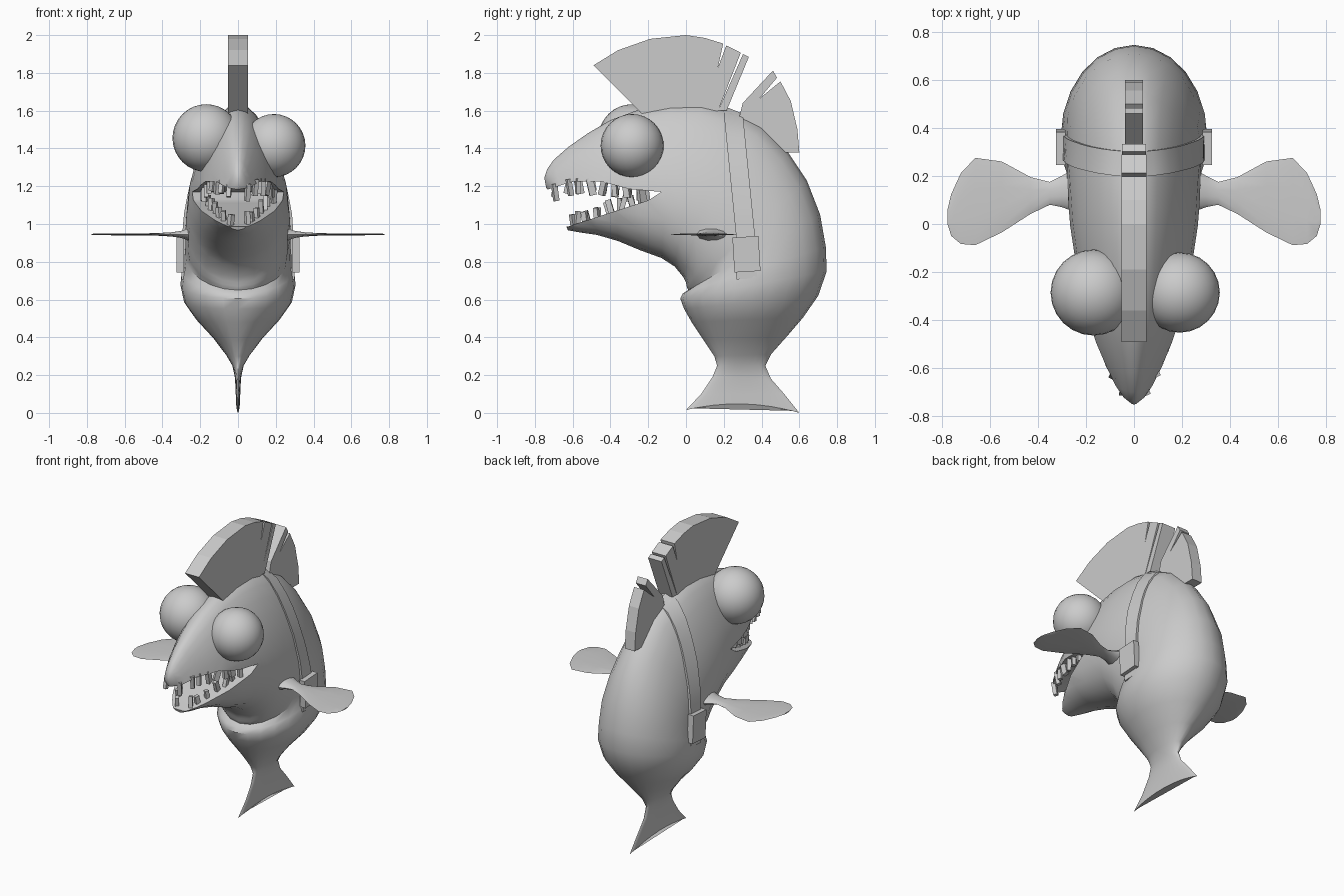
import bpy, bmesh, math, random
from mathutils import Vector, Matrix
from mathutils.bvhtree import BVHTree

random.seed(4)
if "Cube" in bpy.data.objects:
    bpy.data.objects.remove(bpy.data.objects["Cube"])

grey = bpy.data.materials.new("plain grey")
grey.use_nodes = True
grey.diffuse_color = (0.6, 0.6, 0.6, 1)
grey.node_tree.nodes["Principled BSDF"].inputs["Base Color"].default_value = (0.6, 0.6, 0.6, 1)


def finish(name, bm, angle=None):
    bmesh.ops.recalc_face_normals(bm, faces=bm.faces)
    mesh = bpy.data.meshes.new(name)
    bm.to_mesh(mesh)
    bm.free()
    ob = bpy.data.objects.new(name, mesh)
    bpy.context.collection.objects.link(ob)
    mesh.materials.append(grey)
    if angle:
        smooth(ob, angle)
    return ob


def smooth(ob, angle):
    bpy.ops.object.select_all(action='DESELECT')
    ob.select_set(True)
    bpy.context.view_layer.objects.active = ob
    bpy.ops.object.shade_smooth_by_angle(angle=math.radians(angle))


def loft(rings):
    bm = bmesh.new()
    rows = [[bm.verts.new(p) for p in ring] for ring in rings]
    n = len(rows[0])
    for a, b in zip(rows, rows[1:]):
        for i in range(n):
            j = (i + 1) % n
            bm.faces.new((a[i], a[j], b[j], b[i]))
    bm.faces.new(rows[0])
    bm.faces.new(rows[-1])
    return bm


def plate(points, half):
    """Side outline (y, z) extruded across x."""
    return loft([[(s * half, y, z) for y, z in points] for s in (-1, 1)])


def lerp(table, v):
    for (a, p), (b, q) in zip(table, table[1:]):
        if v <= b:
            return p + (q - p) * (v - a) / (b - a)
    return table[-1][1]


# Body: back point, belly point, half width, egg taper, end notch
SECTIONS = [
    (-.75, 1.245, -.74, 1.19, .012, 0), (-.735, 1.29, -.70, 1.15, .045, .1),
    (-.70, 1.34, -.625, .967, .085, .25), (-.62, 1.41, -.56, .955, .125, .3),
    (-.52, 1.48, -.47, .942, .16, .3), (-.40, 1.55, -.36, .91, .195, .3),
    (-.25, 1.605, -.24, .86, .22, .3), (-.08, 1.635, -.13, .82, .24, .3),
    (.08, 1.637, -.06, .775, .255, .3), (.24, 1.60, -.015, .72, .262, .3),
    (.40, 1.52, 0, .69, .268, .25), (.54, 1.38, .004, .67, .275, .2),
    (.64, 1.23, .008, .658, .28, .1), (.71, 1.05, .012, .65, .285, 0),
    (.74, .88, -.018, .632, .297, 0), (.745, .75, -.03, .605, .305, 0),
    (.70, .62, -.01, .55, .285, 0), (.62, .505, .03, .48, .22, 0),
    (.53, .40, .09, .39, .13, 0), (.45, .31, .15, .30, .062, 0),
    (.42, .25, .165, .25, .03, 0), (.45, .18, .14, .19, .016, 0),
    (.52, .10, .08, .10, .012, 0), (.60, .0, .0, .015, .01, 0)]
SIDES = 24


def section(uy, uz, ly, lz, w, taper, notch=0):
    ring = []
    for i in range(SIDES):
        t = 2 * math.pi * i / SIDES
        c, s = math.cos(t), math.sin(t)
        ring.append((w * s * (1 - taper * c), (uy + ly) / 2 + (uy - ly) / 2 * c,
                     (uz + lz) / 2 + (uz - lz) / 2 * c + notch * s * s))
    return ring


rings = [section(*s) for s in SECTIONS[:-1]] + [section(*SECTIONS[-1], notch=.04)]
bm = loft(rings)
bmesh.ops.recalc_face_normals(bm, faces=bm.faces)
skin = BVHTree.FromBMesh(bm)
body = finish("body", bm)

# Open mouth cut through the head
UPPER_LIP = [(-.74, 1.18), (-.6, 1.225), (-.45, 1.225), (-.3, 1.185), (-.13, 1.17)]
LOWER_LIP = [(-.62, .988), (-.4, 1.06), (-.2, 1.125), (-.13, 1.17)]
cutter = finish("mouth_cutter", plate(
    [(-1, 1.17)] + UPPER_LIP + LOWER_LIP[-2::-1] + [(-1, .95)], .5))
cutter.hide_render = True
mod = body.modifiers.new("mouth", 'BOOLEAN')
mod.operation = 'DIFFERENCE'
mod.solver = 'EXACT'
mod.object = cutter
bpy.context.view_layer.objects.active = body
bpy.ops.object.modifier_apply(modifier=mod.name)
bpy.data.objects.remove(cutter)
smooth(body, 42)


# Crooked block teeth along both lips
def teeth(name, lip, width, start, end, count, side):
    bm = bmesh.new()
    for i in range(count):
        y = start + (end - start) * i / (count - 1)
        for s in (-1, 1):
            yy = y + random.uniform(-.012, .012)
            h = random.uniform(.06, .095)
            spin = Matrix.Rotation(random.uniform(-.7, .7), 4, 'Z')
            tilt = Matrix.Rotation(random.uniform(-.3, .3), 4, 'X')
            size = Matrix.Diagonal((.024, random.uniform(.022, .04), h, 1))
            at = Matrix.Translation((s * lerp(width, yy), yy, lerp(lip, yy) + side * h * .3))
            bmesh.ops.create_cube(bm, size=1, matrix=at @ spin @ tilt @ size)
    return finish(name, bm)


teeth("upper_teeth", UPPER_LIP, [(-.75, .02), (-.6, .1), (-.4, .165), (-.2, .19)],
      -.69, -.24, 8, -1)
teeth("lower_teeth", LOWER_LIP, [(-.62, .025), (-.5, .09), (-.35, .14), (-.2, .18)],
      -.585, -.22, 7, 1)

# Bulging eyes, slightly uneven
for name, place, r in (("left_eye", (.19, -.285, 1.415), .167),
                       ("right_eye", (-.168, -.285, 1.455), .179)):
    bm = bmesh.new()
    bmesh.ops.create_uvsphere(bm, u_segments=24, v_segments=16, radius=r,
                              matrix=Matrix.Translation(place))
    finish(name, bm, 40)

# Split crest
finish("front_crest", plate(
    [(-.49, 1.84), (-.36, 1.92), (-.19, 1.98), (0, 2), (.1, 1.985), (.197, 1.955),
     (.168, 1.825), (.213, 1.945), (.29, 1.907), (.17, 1.6), (0, 1.55), (-.2, 1.55)], .052))
finish("middle_crest_spike", plate(
    [(.302, 1.9), (.333, 1.885), (.215, 1.6), (.17, 1.6)], .05))
finish("rear_crest", plate(
    [(.46, 1.812), (.482, 1.775), (.39, 1.665), (.5, 1.755), (.555, 1.65), (.59, 1.5),
     (.6, 1.378), (.53, 1.378), (.45, 1.4), (.28, 1.56), (.3, 1.64)], .037))

# Strap wrapped over the back, following the skin
strap = []
for step in range(-14, 15):
    a = math.radians(step * 6.5)
    ring = []
    for edge, lift in ((-.05, -.02), (-.05, .016), (.05, .016), (.05, -.02)):
        start = Vector((0, .325 + edge, .84))
        ray = Vector((math.sin(a), -.1 * math.cos(a), math.cos(a))).normalized()
        hit = skin.ray_cast(start, ray)[0]
        ring.append(hit + ray * lift)
    strap.append(ring)
finish("strap", loft(strap), 30)

# Strap end pouches
for name, s in (("left_pouch", 1), ("right_pouch", -1)):
    bm = bmesh.new()
    for mid, size in (((.305, .32, .84), (.04, .138, .185)), ((.285, .32, .74), (.03, .11, .06))):
        at = Matrix.Translation((s * mid[0], mid[1], mid[2]))
        bmesh.ops.create_cube(bm, size=1, matrix=at @ Matrix.Rotation(.06, 4, 'X')
                              @ Matrix.Diagonal((*size, 1)))
    finish(name, bm)

# Paddle fins: distance out, front edge, back edge, half thickness
FIN = [(.2, .02, .25, .05), (.26, .055, .225, .035), (.30, .07, .2, .02), (.35, .08, .175, .012),
       (.43, .042, .195, .007), (.55, -.035, .26, .005), (.66, -.088, .275, .005),
       (.72, -.083, .212, .004), (.76, -.05, .125, .004), (.776, .0, .06, .003)]
for name, s in (("left_fin", 1), ("right_fin", -1)):
    fin = []
    for x, front, back, thick in FIN:
        mid, half = (front + back) / 2, (back - front) / 2
        fin.append([(s * x, mid + half * math.cos(k * math.pi / 5),
                     .945 + thick * math.sin(k * math.pi / 5)) for k in range(10)])
    finish(name, loft(fin), 50)
